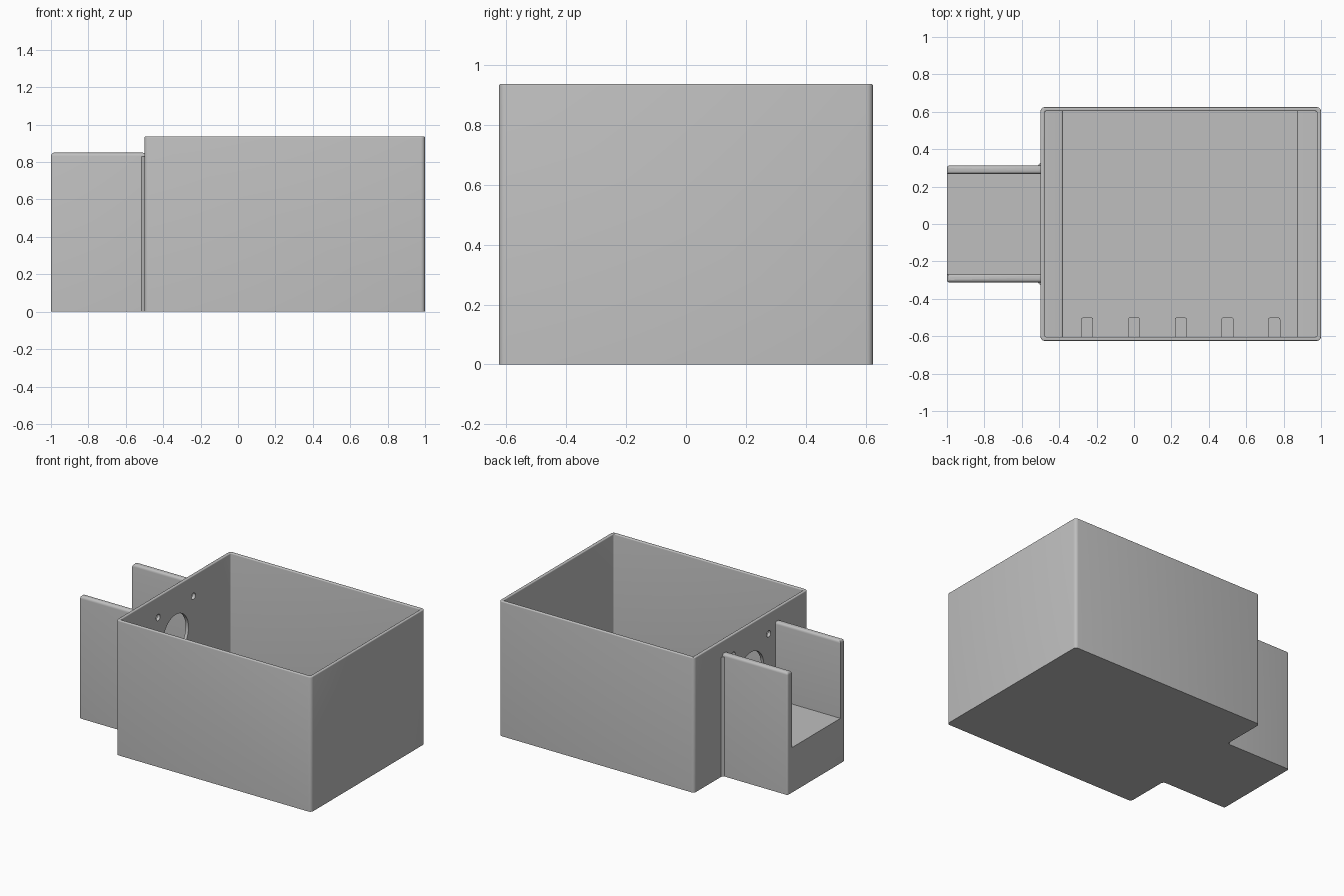
import bpy, bmesh
from math import radians
from mathutils import Matrix, Vector

if "Cube" in bpy.data.objects:
    bpy.data.objects.remove(bpy.data.objects["Cube"])

COLOR = (0.52, 0.52, 0.52, 1)
grey = bpy.data.materials.new("plain grey")
grey.use_nodes = True
grey.diffuse_color = COLOR
grey.node_tree.nodes["Principled BSDF"].inputs["Base Color"].default_value = COLOR


def finish(name, bm):
    bmesh.ops.recalc_face_normals(bm, faces=bm.faces)
    mesh = bpy.data.meshes.new(name)
    bm.to_mesh(mesh)
    bm.free()
    mesh.materials.append(grey)
    obj = bpy.data.objects.new(name, mesh)
    bpy.context.collection.objects.link(obj)
    return obj


def round_edges(bm, rule, radius, segments=4):
    edges = [e for e in bm.edges if rule(e.verts[0].co, e.verts[1].co)]
    bmesh.ops.bevel(bm, geom=edges, offset=radius, segments=segments,
                    profile=0.5, affect='EDGES')


def vertical(a, b):
    return abs(a.z - b.z) > 0.01


def block(name, low, high, radius=0, rule=vertical):
    low, high = Vector(low), Vector(high)
    bm = bmesh.new()
    bmesh.ops.create_cube(bm, size=1, matrix=Matrix.Translation((low + high) / 2)
                          @ Matrix.Diagonal((*(high - low), 1)))
    if radius:
        round_edges(bm, rule, radius)
    return finish(name, bm)


def hole_cutter(y, z, radius):
    bm = bmesh.new()
    bmesh.ops.create_cone(bm, cap_ends=True, segments=40, radius1=radius,
                          radius2=radius, depth=0.1,
                          matrix=Matrix.Translation((-0.49, y, z))
                          @ Matrix.Rotation(radians(90), 4, 'Y'))
    return finish("hole_cutter", bm)


def cut(obj, cutters):
    for cutter in cutters:
        mod = obj.modifiers.new("cut", 'BOOLEAN')
        mod.operation, mod.solver, mod.object = 'DIFFERENCE', 'EXACT', cutter
    graph = bpy.context.evaluated_depsgraph_get()
    mesh = bpy.data.meshes.new_from_object(obj.evaluated_get(graph))
    obj.modifiers.clear()
    obj.data = mesh
    for cutter in cutters:
        bpy.data.objects.remove(cutter)


def round_top(obj, top, radius):
    bm = bmesh.new()
    bm.from_mesh(obj.data)
    bmesh.ops.dissolve_limit(bm, angle_limit=0.01, verts=bm.verts, edges=bm.edges)
    round_edges(bm, lambda a, b: min(a.z, b.z) > top - 0.001, radius)
    bm.to_mesh(obj.data)
    bm.free()


TOP, TRAY_TOP, WALL, FLOOR, LEDGE = 0.937, 0.85, 0.022, 0.04, 0.14
IN_LEFT, IN_RIGHT, IN_Y = -0.5 + WALL, 1 - WALL, 0.625 - WALL

# Open box with rounded corners and rim
shell = block("box_shell", (-0.5, -0.625, 0), (1, 0.625, TOP), 0.022)
cut(shell, [block("cavity", (IN_LEFT, -IN_Y, FLOOR), (IN_RIGHT, IN_Y, 1.2), 0.008)])
round_top(shell, TOP, 0.006)

# Motor mount holes through the end wall: one shaft hole, four screw holes
MOTOR_Z, SPACING = 0.6, 0.194
cut(shell, [hole_cutter(0, MOTOR_Z, 0.14)]
    + [hole_cutter(sy * SPACING, MOTOR_Z + sz * SPACING, 0.022)
       for sy in (-1, 1) for sz in (-1, 1)])

# Motor tray: solid base with two side walls
tray = block("motor_tray", (-1, -0.3125, 0), (-0.49, 0.3125, TRAY_TOP), 0.012,
             lambda a, b: vertical(a, b) and a.x < -0.9)
cut(tray, [block("channel", (-1.1, -0.267, 0.3125), (-0.4, 0.267, 1))])
round_top(tray, TRAY_TOP, 0.018)

# Small corner webs where the tray meets the box
webs = []
for side, label in ((1, "back"), (-1, "front")):
    bm = bmesh.new()
    y = side * 0.31
    face = bm.faces.new([bm.verts.new(p) for p in (
        (-0.52, y, 0), (-0.495, y, 0), (-0.495, y + side * 0.025, 0),
        (-0.508, y + side * 0.008, 0))])
    lift = bmesh.ops.extrude_face_region(bm, geom=[face])["geom"]
    bmesh.ops.translate(bm, vec=(0, 0, TRAY_TOP - 0.02),
                        verts=[v for v in lift if isinstance(v, bmesh.types.BMVert)])
    if not face.is_valid or len(bm.faces) < 6:
        bm.faces.new([v for v in bm.verts if v.co.z < 0.001])
    webs.append(finish(label + "_corner_web", bm))

# Raised ledges along both ends of the cavity floor
right_ledge = block("right_ledge", (IN_LEFT - 0.01, -IN_Y - 0.01, FLOOR - 0.01),
                    (-0.38, IN_Y + 0.01, LEDGE), 0.01,
                    lambda a, b: min(a.z, b.z) > 0.1 and min(a.x, b.x) > -0.4)
left_ledge = block("left_ledge", (0.872, -IN_Y - 0.01, FLOOR - 0.01),
                   (IN_RIGHT + 0.01, IN_Y + 0.01, LEDGE), 0.01,
                   lambda a, b: min(a.z, b.z) > 0.1 and max(a.x, b.x) < 0.9)

# Row of short ribs against the front wall
ribs = [block(f"rib_{i + 1}", (x - 0.032, -IN_Y - 0.01, FLOOR - 0.01),
              (x + 0.032, -0.5, LEDGE), 0.01,
              lambda a, b: vertical(a, b) and a.y > -0.55)
        for i, x in enumerate(-0.25 + 0.25 * n for n in range(5))]

bpy.ops.object.select_all(action='DESELECT')
for obj in [shell, tray, right_ledge, left_ledge] + webs + ribs:
    obj.select_set(True)
    bpy.context.view_layer.objects.active = obj
bpy.ops.object.shade_smooth_by_angle(angle=radians(30))
